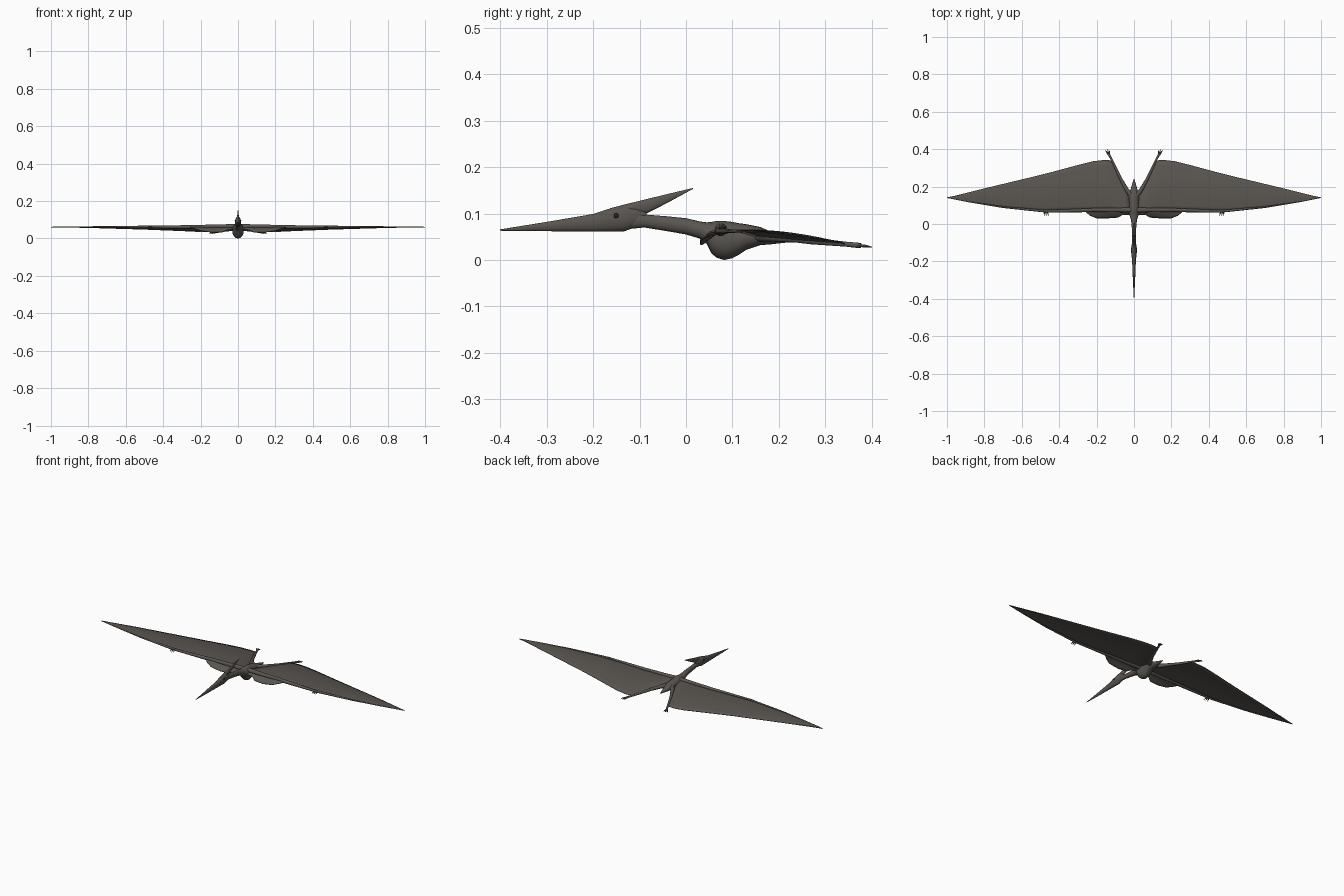
import bpy, bmesh, math
from mathutils import Vector

cube = bpy.data.objects.get("Cube")
if cube:
    bpy.data.objects.remove(cube, do_unlink=True)


def make_material(name, color):
    m = bpy.data.materials.new(name)
    m.use_nodes = True
    m.diffuse_color = (*color, 1)
    bsdf = next(n for n in m.node_tree.nodes if n.type == 'BSDF_PRINCIPLED')
    bsdf.inputs["Base Color"].default_value = (*color, 1)
    return m


hide = make_material("grey brown hide", (0.10, 0.091, 0.081))
dark = make_material("dark eye", (0.02, 0.018, 0.016))
parts = []


def finish(bm, name, mat, mirror=False, thickness=0):
    bmesh.ops.recalc_face_normals(bm, faces=bm.faces)
    me = bpy.data.meshes.new(name)
    bm.to_mesh(me)
    bm.free()
    me.materials.append(mat)
    ob = bpy.data.objects.new(name, me)
    bpy.context.collection.objects.link(ob)
    if thickness:
        sol = ob.modifiers.new("Thickness", 'SOLIDIFY')
        sol.thickness = thickness
        sol.offset = 0
    if mirror:
        ob.modifiers.new("Mirror", 'MIRROR').use_mirror_merge = False
    parts.append(ob)
    return ob


def loft(name, rings, mat=hide, axis=None, sides=16, mirror=False):
    """Skin elliptical rings given as (centre, half width, half height)."""
    bm = bmesh.new()
    loops = []
    for i, (c, w, h) in enumerate(rings):
        before, after = rings[max(i - 1, 0)][0], rings[min(i + 1, len(rings) - 1)][0]
        t = Vector(axis) if axis else (Vector(after) - Vector(before)).normalized()
        side = t.cross(Vector((0, 0, 1))).normalized()
        up = side.cross(t)
        angles = [math.tau * k / sides for k in range(sides)]
        loops.append([bm.verts.new(Vector(c) + side * w * math.cos(a) + up * h * math.sin(a))
                      for a in angles])
    for a, b in zip(loops, loops[1:]):
        for k in range(sides):
            n = (k + 1) % sides
            bm.faces.new((a[k], a[n], b[n], b[k]))
    bm.faces.new(loops[0])
    bm.faces.new(loops[-1])
    return finish(bm, name, mat, mirror)


def body_loft(name, stations, sides=20):
    """Loft along y from (y, bottom z, top z, half width)."""
    rings = [((0, y, (b + t) / 2), w, (t - b) / 2) for y, b, t, w in stations]
    return loft(name, rings, axis=(0, 1, 0), sides=sides)


def limb(name, points, sides=10):
    """Mirrored round tube from (x, y, z, radius)."""
    return loft(name, [((x, y, z), r, r) for x, y, z, r in points], sides=sides, mirror=True)


def membrane(name, stations, camber, thickness, rows=10):
    """Mirrored skin from (x, front y, front z, back y, back z)."""
    bm = bmesh.new()
    grid = []
    for x, y0, z0, y1, z1 in stations:
        row = []
        for k in range(rows + 1):
            v = k / rows
            bulge = camber * (y1 - y0) * math.sin(math.pi * v)
            row.append(bm.verts.new((x, y0 + (y1 - y0) * v, z0 + (z1 - z0) * v + bulge)))
        grid.append(row)
    for a, b in zip(grid, grid[1:]):
        for k in range(rows):
            bm.faces.new((a[k], b[k], b[k + 1], a[k + 1]))
    return finish(bm, name, hide, True, thickness)


# Neck, deep chest and short tail
body_loft("body", [
    (-0.13, .066, .104, .011), (-0.09, .07, .098, .011), (-0.04, .062, .094, .011),
    (0, .055, .09, .013), (0.03, .046, .083, .018), (0.045, .034, .081, .024),
    (0.055, .014, .082, .028), (0.066, .005, .084, .03), (0.082, 0, .084, .031),
    (0.1, .004, .082, .03), (0.115, .012, .079, .029), (0.13, .022, .077, .028),
    (0.16, .032, .071, .025), (0.185, .034, .06, .018), (0.22, .038, .05, .008),
    (0.24, .04, .045, .002)])

# Head with long beak, and backswept crest
body_loft("head", [
    (-0.4, .063, .066, .001), (-0.3, .062, .082, .006), (-0.2, .061, .099, .01),
    (-0.17, .061, .109, .013), (-0.135, .061, .117, .016), (-0.11, .07, .113, .012),
    (-0.085, .083, .104, .004)])
body_loft("crest", [
    (-0.165, .095, .111, .008), (-0.13, .095, .12, .008), (-0.085, .1, .131, .005),
    (-0.04, .123, .142, .003), (0.015, .153, .155, .001)], sides=12)

# Eyes
bm = bmesh.new()
bmesh.ops.create_uvsphere(bm, u_segments=12, v_segments=8, radius=0.006)
bmesh.ops.translate(bm, verts=bm.verts, vec=(0.0115, -0.15, 0.095))
finish(bm, "eyes", dark, mirror=True)

# Main wing skins, running along the legs at the inner edge
membrane("wing_skin", [
    (.02, .08, .066, .13, .054), (.05, .075, .065, .19, .048), (.085, .074, .064, .265, .041),
    (.12, .073, .063, .34, .035), (.16, .073, .063, .342, .035), (.22, .073, .062, .335, .037),
    (.3, .072, .062, .315, .041), (.4, .07, .062, .288, .045), (.5, .07, .062, .262, .049),
    (.6, .079, .062, .238, .052), (.7, .089, .062, .214, .055), (.8, .104, .062, .19, .058),
    (.9, .121, .062, .165, .06), (.96, .132, .062, .15, .061), (1, .14, .061, .142, .061)],
    0.04, 0.003)

# Small skins ahead of the arms
membrane("fore_skin", [
    (.02, .05, .052, .08, .064), (.06, .05, .045, .08, .064), (.085, .035, .034, .08, .063),
    (.14, .031, .033, .08, .063), (.2, .031, .042, .08, .063), (.235, .045, .053, .08, .062),
    (.26, .066, .06, .08, .062)], 0.06, 0.003, rows=5)

# Arms tapering into the long wing finger
limb("arm", [
    (.015, .075, .065, .014), (.08, .075, .064, .012), (.22, .075, .063, .01),
    (.26, .073, .062, .01), (.45, .068, .062, .007), (.49, .07, .062, .007),
    (.7, .09, .062, .0045), (.88, .118, .062, .0025), (1, .14, .061, .0008)])

# Legs trailing behind the body
limb("leg", [
    (.012, .15, .054, .014), (.04, .185, .05, .011), (.07, .24, .045, .008),
    (.085, .27, .041, .0075), (.12, .345, .034, .0055), (.135, .375, .031, .006)])

# Clawed fingers and toes
for i, spread in enumerate((-1, 0, 1)):
    limb(f"finger_{i + 1}", [
        (.47 + .004 * spread, .066, .062, .003), (.47 + .01 * spread, .054, .06, .003),
        (.468 + .012 * spread, .043, .054, .0008)], sides=6)
    limb(f"toe_{i + 1}", [
        (.134 + .003 * spread, .37, .031, .004), (.139 + .009 * spread, .388, .03, .003),
        (.141 + .013 * spread, .4 - .006 * abs(spread), .028, .0008)], sides=6)

# Smooth shading with sharp edges kept
bpy.ops.object.select_all(action='DESELECT')
for ob in parts:
    ob.select_set(True)
bpy.context.view_layer.objects.active = parts[0]
bpy.ops.object.shade_smooth_by_angle(angle=math.radians(50))
